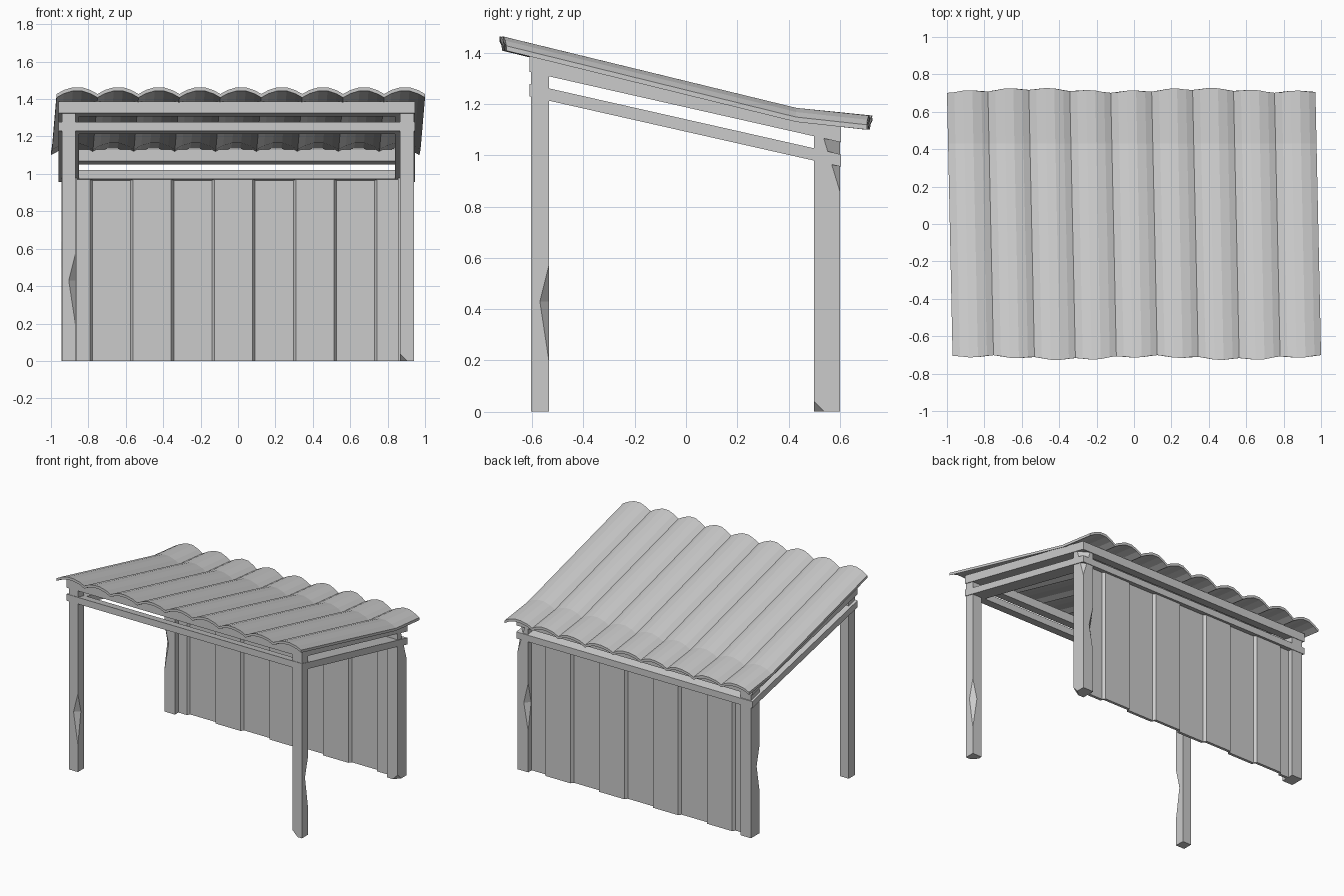
import bpy, bmesh, math

if "Cube" in bpy.data.objects:
    bpy.data.objects.remove(bpy.data.objects["Cube"])


def make_object(name, bm):
    bmesh.ops.remove_doubles(bm, verts=bm.verts, dist=0.0005)
    bmesh.ops.recalc_face_normals(bm, faces=bm.faces)
    mesh = bpy.data.meshes.new(name)
    bm.to_mesh(mesh)
    bm.free()
    ob = bpy.data.objects.new(name, mesh)
    bpy.context.collection.objects.link(ob)
    return ob


def loft(name, rings):
    """Closed solid through equally sized vertex rings."""
    bm = bmesh.new()
    rows = [[bm.verts.new(p) for p in ring] for ring in rings]
    n = len(rows[0])
    for a, b in zip(rows, rows[1:]):
        for i in range(n):
            j = (i + 1) % n
            bm.faces.new((a[i], a[j], b[j], b[i]))
    bm.faces.new(rows[0])
    bm.faces.new(rows[-1])
    return make_object(name, bm)


def post(name, x0, x1, y0, y1, top, chips):
    """Square post; chips = {corner: [(z, size), ...]} pare a corner away.
    Corners run 0: -x-y, 1: +x-y, 2: +x+y, 3: -x+y."""
    corners = [(x0, y0), (x1, y0), (x1, y1), (x0, y1)]
    keys = {c: [(-1, k[0][1])] + k + [(9, k[-1][1])] for c, k in chips.items()}
    levels = sorted({0, top} | {z for k in chips.values() for z, s in k})

    def size(c, z):
        for (za, sa), (zb, sb) in zip(keys.get(c, []), keys.get(c, [])[1:]):
            if za <= z <= zb:
                return sa + (sb - sa) * (z - za) / (zb - za)
        return 0

    rings = []
    for z in levels:
        ring = []
        for c in range(4):
            px, py = corners[c]
            for d in (-1, 1):
                qx, qy = corners[(c + d) % 4]
                length = abs(qx - px) + abs(qy - py)
                t = size(c, z) / length
                ring.append((px + (qx - px) * t, py + (qy - py) * t, z))
        rings.append(ring)
    return loft(name, rings)


# Weathered posts
notch = [(0.2, 0), (0.43, 0.035), (0.57, 0)]
foot = [(0, 0.04), (0.04, 0)]
post("front_left_post", -0.94, -0.87, -0.605, -0.535, 1.35, {1: notch})
post("front_right_post", 0.865, 0.94, -0.605, -0.535, 1.35, {2: notch, 0: foot})
back_notch = [(0.3, 0), (0.5, 0.035), (0.65, 0)]
post("back_left_post", -0.945, -0.86, 0.5, 0.6, 1.09, {0: back_notch})
post("back_right_post", 0.855, 0.94, 0.5, 0.6, 1.09,
     {1: foot, 2: [(0.86, 0), (1.09, 0.07)], 3: back_notch})


# Two sloping rectangular frames
SLOPE = 0.226


def beam(name, x0, x1, y0, y1, zfront, h):
    rings = []
    for x in (x0, x1):
        zs = [zfront - SLOPE * (y + 0.61) for y in (y0, y1)]
        rings.append([(x, y0, zs[0]), (x, y1, zs[1]),
                      (x, y1, zs[1] + h), (x, y0, zs[0] + h)])
    return loft(name, rings)


for label, z, h in (("upper", 1.325, 0.062), ("lower", 1.23, 0.048)):
    beam(label + "_left_beam", -0.96, -0.85, -0.61, 0.605, z, h)
    beam(label + "_right_beam", 0.84, 0.945, -0.61, 0.605, z, h)
    beam(label + "_front_beam", -0.85, 0.84, -0.61, -0.53, z, h)
    beam(label + "_back_beam", -0.85, 0.84, 0.525, 0.605, z, h)

# Back wall of alternating stepped panels
pts = [(-0.87, 0.54)]
y = 0.54
for k in range(8):
    x = -0.785 + 0.2175 * k
    pts.append((x - 0.007, y))
    y = 0.56 if y < 0.55 else 0.54
    pts.append((x + 0.007, y))
pts.append((0.865, y))
outline = pts + [(px, py + 0.02) for px, py in reversed(pts)]
loft("back_wall", [[(px, py, z) for px, py in outline] for z in (0, 0.975)])

# Corrugated roof sheet, bent near the back edge
wave = [(0, 0), (0.18, 0.6), (0.4, 1), (0.62, 1), (0.84, 0.55)]
period = 1.97 / 9
profile = [(-0.985 + (k + f) * period, h * 0.036)
           for k in range(9) for f, h in wave] + [(0.985, 0)]
rings = []
for y, z, side in ((-0.715, 1.408, 1), (0.43, 1.13, 0), (0.715, 1.1, -1)):
    shift = -0.015 * y / 0.715
    top, low = [], []
    for x, h in profile:
        wobble = 0.008 * math.sin(7 * x + side) * abs(side) - 0.006 * math.cos(28.7 * x) * side
        top.append((x + shift, y + wobble, z + h + 0.019))
        low.append((x + shift, y + wobble, z + h))
    rings.append(top + low[::-1])
loft("corrugated_roof", rings)
